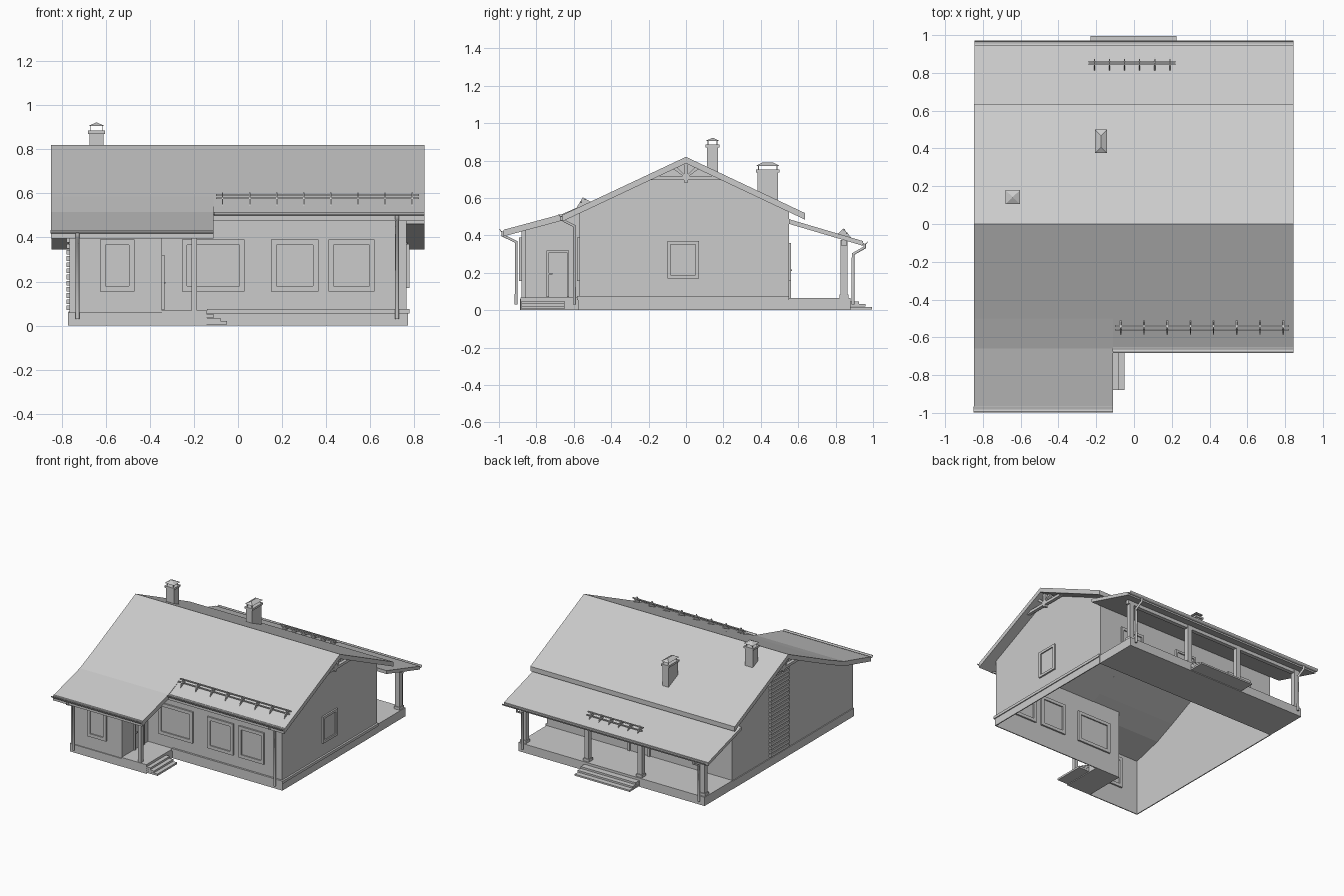
import bpy, bmesh, math
from mathutils import Vector

if "Cube" in bpy.data.objects:
    bpy.data.objects.remove(bpy.data.objects["Cube"])


def finish(name, bm, recalc=True):
    if recalc:
        bmesh.ops.recalc_face_normals(bm, faces=bm.faces)
    me = bpy.data.meshes.new(name)
    bm.to_mesh(me)
    bm.free()
    ob = bpy.data.objects.new(name, me)
    bpy.context.collection.objects.link(ob)
    return ob


def add_prism(bm, prof, x0, x1):
    """Closed YZ profile extruded along x."""
    a = [bm.verts.new((x0, y, z)) for y, z in prof]
    b = [bm.verts.new((x1, y, z)) for y, z in prof]
    n = len(prof)
    bm.faces.new(a)
    bm.faces.new(b[::-1])
    for i in range(n):
        j = (i + 1) % n
        bm.faces.new((a[j], a[i], b[i], b[j]))


def add_box(bm, x0, x1, y0, y1, z0, z1):
    add_prism(bm, [(y0, z0), (y1, z0), (y1, z1), (y0, z1)], x0, x1)


def boxes(name, *dims):
    bm = bmesh.new()
    for d in dims:
        add_box(bm, *d)
    return finish(name, bm)


def prism(name, prof, x0, x1):
    bm = bmesh.new()
    add_prism(bm, prof, x0, x1)
    return finish(name, bm)


def slab(tops, t):
    return tops + [(y, z - t) for y, z in reversed(tops)]


# Roof lines (y, z of the top surface)
T = 0.035
BACK = [(0.635, 0.52), (0, 0.82)]
SHORT = BACK + [(-0.66, 0.51)]
LONG = BACK + [(-0.5, 0.585), (-0.66, 0.515), (-0.975, 0.43)]
PORCH = [(0.55, 0.487), (0.945, 0.37)]


def under(y):
    for (ya, za), (yb, zb) in zip(LONG, LONG[1:]):
        if yb <= y <= ya:
            return za + (zb - za) * (ya - y) / (ya - yb) - T + 0.004


prism("main_roof_right", slab(SHORT, T), -0.112, 0.845)
prism("main_roof_left", slab(LONG, T), -0.848, -0.112)
prism("back_porch_roof", slab(PORCH, 0.025), -0.845, 0.845)

# Outer walls: a shell open at the bottom
WX = 0.765
outline = [(WX, -0.57), (WX, 0.55), (-WX, 0.55), (-WX, -0.88), (-0.345, -0.88), (-0.345, -0.57)]
bm = bmesh.new()
for (xa, ya), (xb, yb) in zip(outline, outline[1:] + outline[:1]):
    ys = [ya] + sorted([k for k in (0, -0.5, -0.66) if min(ya, yb) < k < max(ya, yb)],
                       reverse=yb < ya) + [yb]
    pts = [(xa, ya, 0), (xb, yb, 0)]
    for y in reversed(ys):
        f = (y - ya) / (yb - ya) if yb != ya else 0
        pts.append((xa + (xb - xa) * f, y, under(y)))
        if yb == ya:
            pts[-1] = (xb if len(pts) == 3 else xa, y, under(y))
    bm.faces.new([bm.verts.new(p) for p in pts])
finish("outer_walls", bm, False)

# Plinth ledge strips around the walls
E = 0.007
boxes("plinth",
      (WX, WX + E, -0.57 - E, 0.55, 0.0, 0.06),
      (-WX - E, -WX, -0.88 - E, 0.55, 0.0, 0.06),
      (-WX, -0.345, -0.88 - E, -0.88, 0.0, 0.06),
      (-0.14, WX, -0.57 - E, -0.57, 0.0, 0.06),
      (WX, WX + 2 * E, -0.57 - 2 * E, 0.55, 0.055, 0.075),
      (-0.14, WX, -0.57 - 2 * E, -0.57, 0.055, 0.075))

# Porch floors and steps
boxes("back_porch_floor", (-0.77, 0.77, 0.55, 0.88, 0.0, 0.065))
boxes("back_steps", *[(-0.23, 0.225, 0.87, 0.925 + 0.035 * i, 0.033 - 0.014 * i, 0.047 - 0.015 * i)
                      for i in range(3)])
boxes("front_porch_floor", (-0.345, -0.14, -0.885, -0.57, 0.0, 0.068))
boxes("front_steps", *[(-0.15, -0.11 + 0.03 * i, -0.88, -0.65, 0.036 - 0.015 * i, 0.05 - 0.015 * i)
                       for i in range(3)])

# Posts with small caps and feet
bm = bmesh.new()
for x in (-0.74, -0.22, 0.22, 0.74):
    add_box(bm, x - 0.018, x + 0.018, 0.827, 0.863, 0.065, 0.375)
    add_box(bm, x - 0.024, x + 0.024, 0.821, 0.869, 0.065, 0.085)
finish("back_porch_posts", bm)
boxes("back_porch_beam", (-0.77, 0.77, 0.83, 0.86, 0.345, 0.376))
boxes("front_porch_post", (-0.21, -0.185, -0.88, -0.855, 0.068, 0.43))
boxes("front_porch_beam", (-0.345, -0.185, -0.88, -0.855, 0.405, 0.428))


# Windows and doors: frame bars around a thin pane
def opening(name, axis, pos, u0, u1, z0, z1, w=0.024, door=False):
    bm = bmesh.new()

    def bar(a, b, c, d, t):
        if axis == "y":
            add_box(bm, a, b, pos - t, pos + t, c, d)
        else:
            add_box(bm, pos - t, pos + t, a, b, c, d)
    bar(u0, u0 + w, z0, z1, 0.012)
    bar(u1 - w, u1, z0, z1, 0.012)
    bar(u0 + w, u1 - w, z1 - w, z1, 0.012)
    if not door:
        bar(u0 + w, u1 - w, z0, z0 + w, 0.012)
    bar(u0 + w, u1 - w, z0 + (0 if door else w), z1 - w, 0.003)
    if door:
        bar(u0 + w, u0 + w + 0.02, (z0 + z1) / 2 - 0.004, (z0 + z1) / 2 + 0.004, 0.016)
    finish(name, bm)


opening("extension_window", "y", -0.88, -0.625, -0.47, 0.155, 0.39)
for i, (a, b) in enumerate([(-0.255, 0.03), (0.15, 0.365), (0.41, 0.62)]):
    opening("front_window_%d" % i, "y", -0.57, a, b, 0.155, 0.39)
opening("right_window", "x", WX, -0.1, 0.07, 0.17, 0.37, 0.018)
opening("front_door", "x", -0.345, -0.745, -0.625, 0.07, 0.32, 0.012, True)
opening("back_door", "y", 0.55, -0.09, 0.09, 0.065, 0.36, 0.016, True)
for i, x in enumerate((-0.48, 0.48)):
    opening("back_window_%d" % i, "y", 0.55, x - 0.1, x + 0.1, 0.16, 0.36, 0.02)

# Slatted strip running up the left gable
boxes("left_gable_slats", *[(-0.779, -0.765, -0.11, 0.11, 0.07 + 0.028 * i, 0.091 + 0.028 * i)
                            for i in range(23)])

# Gable trusses under both verges
for side, x in (("right", 0.8), ("left", -0.8)):
    bm = bmesh.new()
    x0, x1 = x - 0.012, x + 0.012
    add_box(bm, x0, x1, -0.195, 0.195, 0.697, 0.717)
    add_box(bm, x0, x1, -0.01, 0.01, 0.682, 0.79)
    for s in (-1, 1):
        add_prism(bm, [(0, 0.717), (s * 0.016, 0.717), (s * 0.07, 0.757), (s * 0.05, 0.765)], x0, x1)
    finish(side + "_gable_truss", bm)


# Chimneys with collar and raised pyramid cap
def chimney(name, x, y, hx, hy, z0, z1):
    bm = bmesh.new()
    add_box(bm, x - hx, x + hx, y - hy, y + hy, z0, z1)
    e = 0.007
    add_box(bm, x - hx - e, x + hx + e, y - hy - e, y + hy + e, z1 - 0.005, z1 + 0.01)
    for sx in (-1, 1):
        for sy in (-1, 1):
            px, py = x + sx * (hx - 0.006), y + sy * (hy - 0.006)
            add_box(bm, px - 0.002, px + 0.002, py - 0.002, py + 0.002, z1, z1 + 0.032)
    ring = [bm.verts.new((x + a * (hx + e), y + b * (hy + e), z1 + 0.03))
            for a, b in ((-1, -1), (1, -1), (1, 1), (-1, 1))]
    r = max(hy - hx, 0)
    p, q = bm.verts.new((x, y - r - 0.001, z1 + 0.047)), bm.verts.new((x, y + r + 0.001, z1 + 0.047))
    a, b, c, d = ring
    for f in ((d, c, b, a), (a, b, p), (b, c, q, p), (c, d, q), (d, a, p, q)):
        bm.faces.new(f)
    finish(name, bm)


chimney("chimney_left", -0.642, 0.142, 0.032, 0.03, 0.7, 0.875)
chimney("chimney_back", -0.175, 0.437, 0.025, 0.055, 0.55, 0.742)


# Snow guards: triangular brackets carrying two rails
def guard(name, x0, x1, n, tri, rails):
    bm = bmesh.new()
    for i in range(n):
        x = x0 + 0.03 + (x1 - x0 - 0.06) * i / (n - 1)
        add_prism(bm, tri, x - 0.003, x + 0.003)
    for y, z in rails:
        add_box(bm, x0, x1, y - 0.004, y + 0.004, z - 0.004, z + 0.004)
    finish(name, bm)


guard("front_snow_guard", -0.1, 0.82, 8, [(-0.59, 0.54), (-0.51, 0.58), (-0.552, 0.603)],
      [(-0.54, 0.592), (-0.56, 0.578)])
guard("back_snow_guard", -0.24, 0.22, 6, [(0.81, 0.408), (0.885, 0.386), (0.842, 0.437)],
      [(0.845, 0.43), (0.86, 0.412)])


# Half-round gutters
def gutter(name, y, z, x0, x1, r=0.016):
    arc = [math.pi + math.pi * i / 6 for i in range(7)]
    prof = [(y + r * math.cos(a), z + r * math.sin(a)) for a in arc]
    prof += [(y + 0.8 * r * math.cos(a), z + 0.8 * r * math.sin(a)) for a in reversed(arc)]
    prism(name, prof, x0, x1)


gutter("front_right_gutter", -0.666, 0.515, -0.11, 0.845)
gutter("front_left_gutter", -0.981, 0.434, -0.85, -0.112)
gutter("back_gutter", 0.956, 0.368, -0.845, 0.845)


# Downspouts
def pipe(name, x, path):
    cu = bpy.data.curves.new(name, "CURVE")
    cu.dimensions = "3D"
    cu.bevel_depth = 0.009
    cu.bevel_resolution = 1
    cu.use_fill_caps = True
    sp = cu.splines.new("POLY")
    sp.points.add(len(path) - 1)
    for p, (y, z) in zip(sp.points, path):
        p.co = (x, y, z, 1)
    bpy.context.collection.objects.link(bpy.data.objects.new(name, cu))


pipe("downspout_front_left", -0.728, [(-0.98, 0.42), (-0.98, 0.4), (-0.908, 0.365), (-0.908, 0.03)])
pipe("downspout_front_right", 0.722, [(-0.665, 0.5), (-0.665, 0.485), (-0.597, 0.45), (-0.597, 0.03)])
for nm, x in (("left", -0.73), ("right", 0.73)):
    pipe("downspout_back_" + nm, x, [(0.955, 0.355), (0.955, 0.335), (0.893, 0.3), (0.893, 0.03)])
